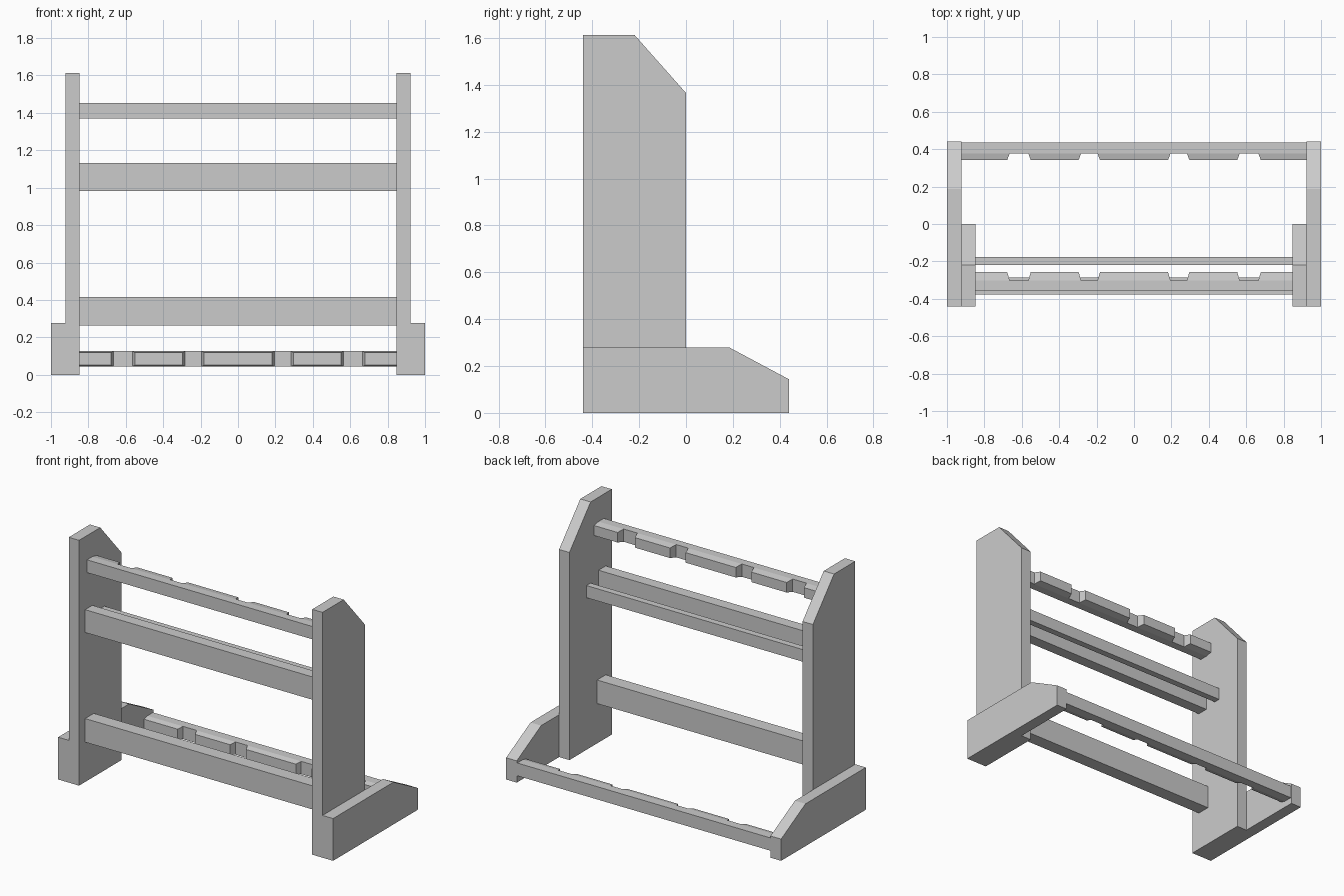
import bpy

if "Cube" in bpy.data.objects:
    bpy.data.objects.remove(bpy.data.objects["Cube"])


def make(name, verts, faces):
    me = bpy.data.meshes.new(name)
    me.from_pydata(verts, [], faces)
    me.update()
    ob = bpy.data.objects.new(name, me)
    bpy.context.collection.objects.link(ob)
    return ob


def loft(name, ring_a, ring_b):
    """Closed solid between two matching rings of points."""
    n = len(ring_a)
    faces = [tuple(range(n))[::-1], tuple(range(n, 2 * n))]
    faces += [(i, (i + 1) % n, n + (i + 1) % n, n + i) for i in range(n)]
    ob = make(name, ring_a + ring_b, faces)
    return ob


def plate(name, profile, x0, x1):
    """Side profile (y, z) given thickness along x."""
    return loft(name, [(x0, y, z) for y, z in profile],
                [(x1, y, z) for y, z in profile])


def rail(name, half, y0, y1, z0, z1):
    return plate(name, [(y0, z0), (y1, z0), (y1, z1), (y0, z1)], -half, half)


def tooth(name, x0, x1, yb, yt, z0, z1, end0, end1):
    """Block tapering from its base at yb to its tip at yt; end insets in x."""
    def ring(a, b, y, i):
        pts = [(a, y, z0 + i), (b, y, z0 + i), (b, y, z1 - i), (a, y, z1 - i)]
        return pts if yt < yb else pts[::-1]
    return loft(name, ring(x0, x1, yb, 0), ring(x0 + end0, x1 - end1, yt, 0.009))


# side uprights and feet, left and right
upright = [(-0.44, 0), (0, 0), (0, 1.365), (-0.22, 1.613), (-0.44, 1.613)]
foot = [(-0.44, 0), (0.44, 0), (0.44, 0.143), (0.187, 0.278), (-0.44, 0.278)]
for side, s in (("left", -1), ("right", 1)):
    lo, hi = sorted((0.848 * s, 0.923 * s))
    plate(side + "_upright", upright, lo, hi)
    lo, hi = sorted((0.923 * s, 1.0 * s))
    plate(side + "_foot", foot, lo, hi)

# cross rails
rail("top_rail", 0.848, -0.357, -0.302, 1.369, 1.453)
rail("middle_rail", 0.848, -0.377, -0.302, 0.983, 1.133)
rail("middle_support_rail", 0.848, -0.22, -0.177, 1.0, 1.08)
rail("lower_rail", 0.848, -0.377, -0.287, 0.262, 0.417)
rail("base_rail", 0.923, 0.377, 0.435, 0.043, 0.127)

# spacer teeth on the top and base rails
for label, half, yb, yt, z0, z1 in (("top", 0.848, -0.302, -0.257, 1.369, 1.453),
                                    ("base", 0.923, 0.377, 0.342, 0.043, 0.127)):
    spans = [(-half, -0.665, 0, 0.013), (-0.565, -0.283, 0.013, 0.013),
             (-0.195, 0.195, 0.013, 0.013), (0.283, 0.565, 0.013, 0.013),
             (0.665, half, 0.013, 0)]
    for i, (x0, x1, e0, e1) in enumerate(spans):
        tooth(f"{label}_tooth_{i + 1}", x0, x1, yb, yt, z0, z1, e0, e1)

# consistent outward normals
import bmesh
for ob in bpy.data.objects:
    bm = bmesh.new()
    bm.from_mesh(ob.data)
    bmesh.ops.recalc_face_normals(bm, faces=bm.faces)
    bm.to_mesh(ob.data)
    bm.free()
